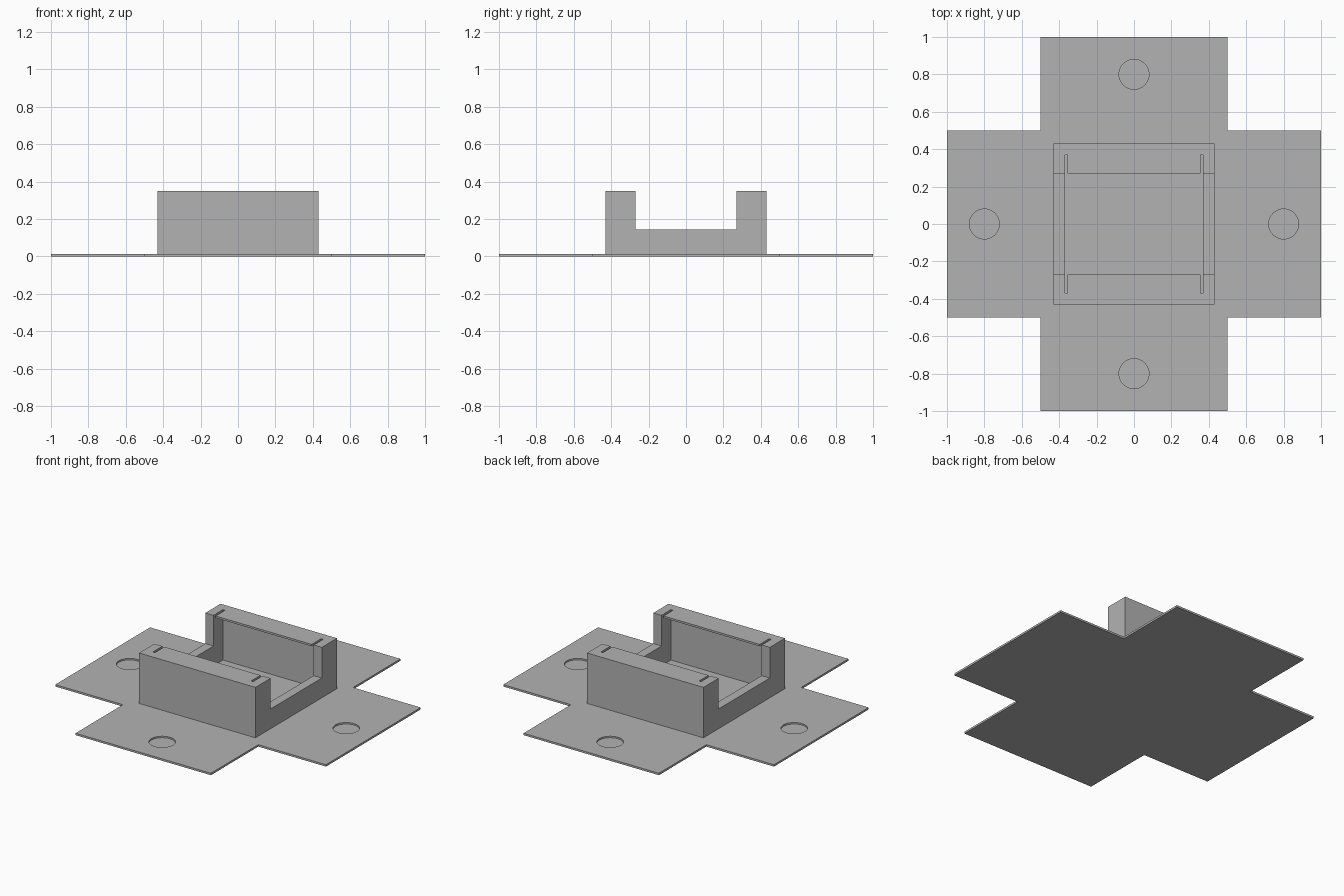
import bpy
import bmesh
from mathutils import Matrix, Vector

old = bpy.data.objects.get("Cube")
if old:
    bpy.data.objects.remove(old, do_unlink=True)

grey = bpy.data.materials.new("plain grey")
grey.use_nodes = True
colour = (0.45, 0.45, 0.45, 1)
grey.diffuse_color = colour
grey.node_tree.nodes["Principled BSDF"].inputs["Base Color"].default_value = colour

PLATE = 0.013    # base plate thickness
OUTER = 0.43     # tray half width
INNER = 0.37     # tray cavity half width
LIP = 0.27       # inner edge of the raised ends
LOW, TOP = 0.145, 0.35


def add_object(name, bm):
    bmesh.ops.recalc_face_normals(bm, faces=bm.faces)
    mesh = bpy.data.meshes.new(name)
    bm.to_mesh(mesh)
    bm.free()
    mesh.materials.append(grey)
    obj = bpy.data.objects.new(name, mesh)
    bpy.context.collection.objects.link(obj)
    return obj


def prism(name, outline, direction):
    """Extrude a closed outline of 3D points."""
    bm = bmesh.new()
    face = bm.faces.new([bm.verts.new(p) for p in outline])
    result = bmesh.ops.extrude_face_region(bm, geom=[face], use_keep_orig=True)
    verts = [v for v in result["geom"] if isinstance(v, bmesh.types.BMVert)]
    bmesh.ops.translate(bm, verts=verts, vec=Vector(direction))
    return add_object(name, bm)


def box(name, low, high):
    (x0, y0, z0), (x1, y1, z1) = low, high
    outline = [(x0, y0, z0), (x1, y0, z0), (x1, y1, z0), (x0, y1, z0)]
    return prism(name, outline, (0, 0, z1 - z0))


# Cross-shaped base plate
quarter = [(0.5, -1), (0.5, -0.5), (1, -0.5)]
cross = []
for turn in range(4):
    for x, y in quarter:
        for _ in range(turn):
            x, y = -y, x
        cross.append((x, y, 0))
plate = prism("base_plate", cross, (0, 0, PLATE))

# Shallow round recess near the end of each tab
bm = bmesh.new()
for x, y in ((0.8, 0), (-0.8, 0), (0, 0.8), (0, -0.8)):
    bmesh.ops.create_cone(bm, cap_ends=True, segments=48, radius1=0.08, radius2=0.08,
                          depth=0.04, matrix=Matrix.Translation((x, y, 0.023)))
cutter = add_object("recess_cutter", bm)
cutter.hide_render = True
cutter.hide_set(True)
cut = plate.modifiers.new("round recesses", "BOOLEAN")
cut.operation = "DIFFERENCE"
cut.solver = "EXACT"
cut.object = cutter

# Side walls with a wide notch between the raised ends
notched = [(-OUTER, PLATE), (OUTER, PLATE), (OUTER, TOP), (LIP, TOP),
           (LIP, LOW), (-LIP, LOW), (-LIP, TOP), (-OUTER, TOP)]
for name, x in (("right_wall", -OUTER), ("left_wall", INNER)):
    prism(name, [(x, y, z) for y, z in notched], (OUTER - INNER, 0, 0))

# End walls, each with a thin flap over the cavity and a slot at either side
for name, s in (("front", -1), ("back", 1)):
    y0, y1 = sorted((s * INNER, s * OUTER))
    box(name + "_wall", (-INNER, y0, PLATE), (INNER, y1, TOP))
    y0, y1 = sorted((s * LIP, s * INNER))
    box(name + "_flap", (-0.355, y0, TOP - PLATE), (0.355, y1, TOP))
